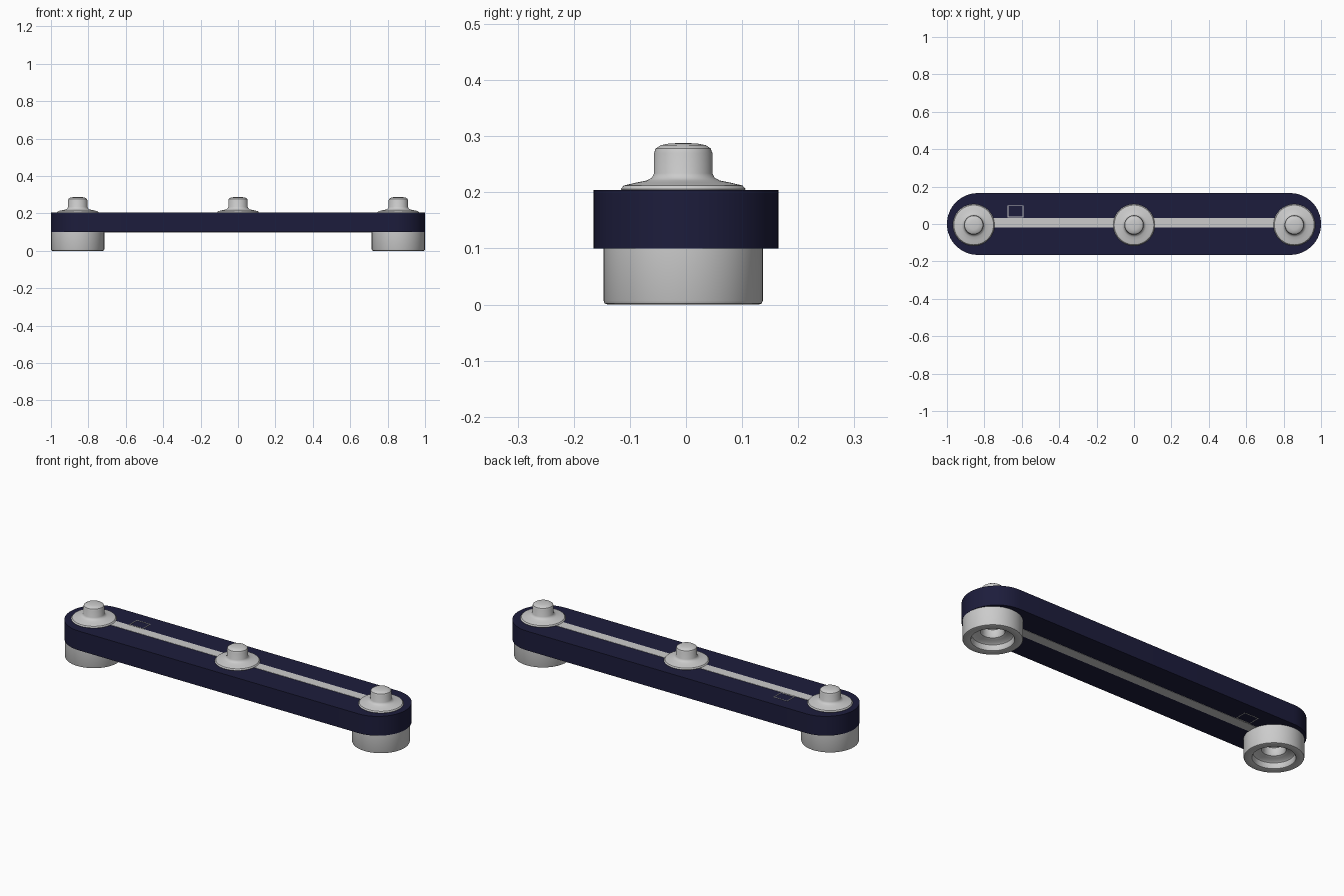
import bpy, bmesh
from math import sin, cos, pi, radians

if "Cube" in bpy.data.objects:
    bpy.data.objects.remove(bpy.data.objects["Cube"])

Y_PIN = -0.005
X_PIN = 0.857


def material(name, colour):
    mat = bpy.data.materials.new(name)
    mat.diffuse_color = (*colour, 1)
    mat.use_nodes = True
    mat.node_tree.nodes["Principled BSDF"].inputs["Base Color"].default_value = mat.diffuse_color
    return mat


def finish(name, bm, mat=None):
    bmesh.ops.recalc_face_normals(bm, faces=bm.faces[:])
    mesh = bpy.data.meshes.new(name)
    bm.to_mesh(mesh)
    bm.free()
    obj = bpy.data.objects.new(name, mesh)
    bpy.context.collection.objects.link(obj)
    if mat:
        mesh.materials.append(mat)
    bpy.ops.object.select_all(action='DESELECT')
    obj.select_set(True)
    bpy.context.view_layer.objects.active = obj
    bpy.ops.object.shade_smooth_by_angle(angle=radians(35))
    return obj


def lathe(name, profile, x, steps=64):
    bm = bmesh.new()
    verts = [bm.verts.new((r, 0, z)) for r, z in profile]
    edges = [bm.edges.new(pair) for pair in zip(verts, verts[1:])]
    bmesh.ops.spin(bm, geom=verts + edges, cent=(0, 0, 0), axis=(0, 0, 1),
                   angle=2 * pi, steps=steps)
    bmesh.ops.remove_doubles(bm, verts=bm.verts[:], dist=1e-5)
    obj = finish(name, bm)
    obj.location = (x, Y_PIN, 0)
    return obj


def boxes(name, specs, mat):
    bm = bmesh.new()
    for x0, x1, y0, y1, z0, z1 in specs:
        cube = bmesh.ops.create_cube(bm, size=1)['verts']
        for v in cube:
            v.co = ((x0 + x1) / 2 + v.co.x * (x1 - x0),
                    (y0 + y1) / 2 + v.co.y * (y1 - y0),
                    (z0 + z1) / 2 + v.co.z * (z1 - z0))
    return finish(name, bm, mat)


navy = material("navy_strap", (0.012, 0.012, 0.045))
pale = material("pale_trim", (0.8, 0.8, 0.8))

# Strap with rounded ends
bm = bmesh.new()
R, N = 0.165, 32
outline = []
for side, start in ((1, -pi / 2), (-1, pi / 2)):
    for i in range(N + 1):
        a = start + pi * i / N
        outline.append(bm.verts.new((side * (1 - R) + R * cos(a), R * sin(a), 0.1)))
face = bm.faces.new(outline)
top = bmesh.ops.extrude_face_region(bm, geom=[face])['geom']
bmesh.ops.translate(bm, vec=(0, 0, 0.104),
                    verts=[v for v in top if isinstance(v, bmesh.types.BMVert)])
finish("strap", bm, navy)

# Centre stripe and plain label border, thin on both faces of the strap
for side, z0, z1 in (("top", 0.2035, 0.2055), ("bottom", 0.0985, 0.1005)):
    boxes(side + "_stripe", [(-0.79, 0.79, -0.02, 0.033, z0, z1)], pale)
    xa, xb, ya, yb, t = -0.675, -0.592, 0.036, 0.1, 0.003
    boxes(side + "_label_border", [
        (xa, xb, ya, ya + t, z0, z1), (xa, xb, yb - t, yb, z0, z1),
        (xa, xa + t, ya + t, yb - t, z0, z1), (xb - t, xb, ya + t, yb - t, z0, z1)], pale)

# Snap studs: flange, flared neck and domed post
stud = [(0, 0.2), (0.108, 0.2), (0.111, 0.206), (0.106, 0.212), (0.085, 0.217),
        (0.065, 0.221), (0.056, 0.226), (0.052, 0.234), (0.052, 0.27), (0.049, 0.278),
        (0.04, 0.284), (0.025, 0.287), (0, 0.288)]
for name, x in (("left", -X_PIN), ("middle", 0), ("right", X_PIN)):
    lathe(name + "_stud", stud, x)

# Snap sockets: hollow round feet with a dished opening
socket = [(0, 0.1), (0.142, 0.1), (0.142, 0.007), (0.14, 0.002), (0.135, 0),
          (0.108, 0), (0.103, 0.002), (0.1, 0.008), (0.098, 0.03), (0.09, 0.036),
          (0.07, 0.04), (0.058, 0.045), (0.053, 0.053), (0.052, 0.085),
          (0.04, 0.092), (0, 0.094)]
for name, x in (("left", -X_PIN), ("right", X_PIN)):
    lathe(name + "_socket", socket, x)
